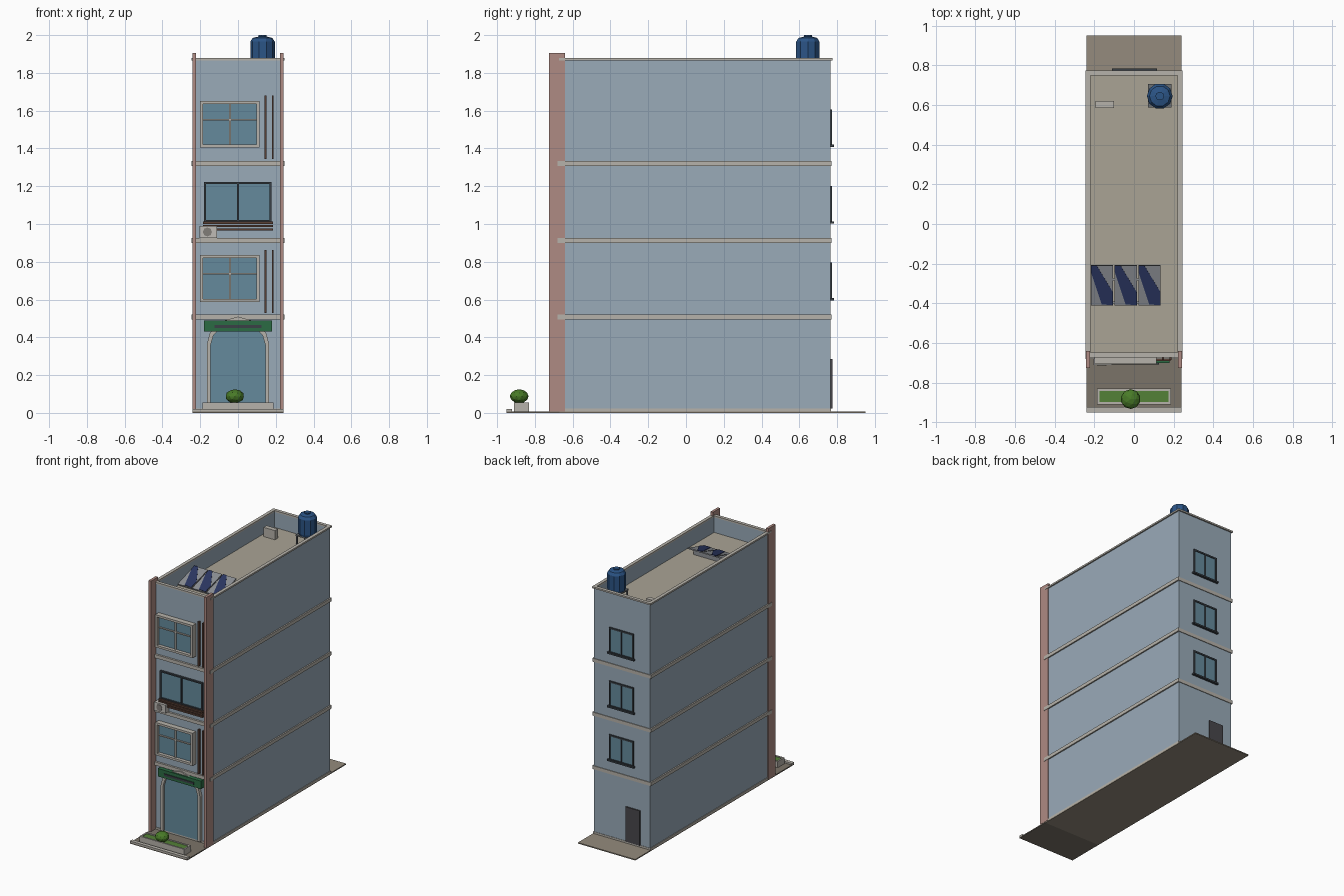
import bpy, bmesh, math
from mathutils import Matrix, Vector

if "Cube" in bpy.data.objects:
    bpy.data.objects.remove(bpy.data.objects["Cube"])

mats = {}


def material(hexcol):
    if hexcol not in mats:
        m = bpy.data.materials.new("paint_" + hexcol)
        rgb = [(int(hexcol[i:i + 2], 16) / 255) ** 2.2 for i in (0, 2, 4)]
        m.diffuse_color = (*rgb, 1)
        m.use_nodes = True
        m.node_tree.nodes["Principled BSDF"].inputs["Base Color"].default_value = m.diffuse_color
        mats[hexcol] = m
    return mats[hexcol]


def finish(name, bm, col):
    bmesh.ops.recalc_face_normals(bm, faces=bm.faces[:])
    me = bpy.data.meshes.new(name)
    bm.to_mesh(me)
    bm.free()
    me.materials.append(material(col))
    ob = bpy.data.objects.new(name, me)
    bpy.context.collection.objects.link(ob)
    return ob


def boxes(name, col, *items):
    """One object from boxes given as (x0, x1, y0, y1, z0, z1)."""
    bm = bmesh.new()
    for x0, x1, y0, y1, z0, z1 in items:
        m = Matrix.Translation(((x0 + x1) / 2, (y0 + y1) / 2, (z0 + z1) / 2)) \
            @ Matrix.Diagonal((x1 - x0, y1 - y0, z1 - z0, 1))
        bmesh.ops.create_cube(bm, size=1, matrix=m)
    return finish(name, bm, col)


def ring(x0, x1, y0, y1, z0, z1, t):
    """Four boxes round a rectangle in plan."""
    return [(x0, x1, y0, y0 + t, z0, z1), (x0, x1, y1 - t, y1, z0, z1),
            (x0, x0 + t, y0 + t, y1 - t, z0, z1), (x1 - t, x1, y0 + t, y1 - t, z0, z1)]


def frame(x0, x1, y0, y1, z0, z1, t):
    """Four boxes round a rectangle in elevation."""
    return [(x0, x1, y0, y1, z0, z0 + t), (x0, x1, y0, y1, z1 - t, z1),
            (x0, x0 + t, y0, y1, z0 + t, z1 - t), (x1 - t, x1, y0, y1, z0 + t, z1 - t)]


def prism(name, col, pts, depth):
    """Extrude a closed 3D outline along a vector."""
    bm = bmesh.new()
    f = bm.faces.new([bm.verts.new(p) for p in pts])
    r = bmesh.ops.extrude_face_region(bm, geom=[f], use_keep_orig=True)
    bmesh.ops.translate(bm, vec=depth,
                        verts=[v for v in r["geom"] if isinstance(v, bmesh.types.BMVert)])
    return finish(name, bm, col)


WALL, TRIM, PINK, GLASS = "98A9B7", "B5B1A9", "AD8A82", "65899B"
BROWN, DARK, PAVE, GREEN = "5A4238", "3C4248", "938A7C", "2F6B45"

# ground
boxes("ground_slab", PAVE, (-.24, .24, -.67, .95, 0, .008))
boxes("front_pavement", "7A7368", (-.24, .24, -.95, -.67, 0, .008))
boxes("front_curb", TRIM, (-.24, .24, -.95, -.922, .008, .02))

# main walls, roof and parapet
boxes("main_walls", WALL, (-.235, .235, -.665, .765, .008, 1.74))
boxes("roof_deck", "A8A294", (-.225, .225, -.655, .755, 1.74, 1.75))
boxes("parapet", WALL, *ring(-.235, .235, -.665, .765, 1.74, 1.866, .015))
boxes("parapet_cap", TRIM, *ring(-.245, .245, -.672, .775, 1.866, 1.878, .025))
boxes("floor_bands", TRIM, *[(-.245, .245, -.68, .77, z, z + .026) for z in (.495, .9, 1.308)])
boxes("base_band", TRIM, (-.24, .24, -.67, .768, .008, .022))
boxes("corner_pilasters", PINK, *[(s * .232 - .01, s * .232 + .01, -.725, -.64, .008, 1.905)
                                  for s in (-1, 1)])

# arched entrance
outer = [(.165, .02), (.165, .36), (.15, .42), (.12, .46), (.07, .49), (0, .51)]
inner = [(.145, .02), (.145, .36), (.13, .41), (.1, .44), (.06, .465), (0, .48)]


def arch(p):
    return [(-x, -.69, z) for x, z in p] + [(x, -.69, z) for x, z in p[-2::-1]]


prism("entrance_arch", TRIM, arch(outer) + arch(inner)[::-1], Vector((0, .03, 0)))
prism("entrance_glass", GLASS, [(x, -.672, z) for x, y, z in arch(inner)], Vector((0, .01, 0)))
boxes("entrance_sign_board", GREEN, (-.18, .18, -.702, -.66, .43, .49))
boxes("sign_bar", DARK, (-.125, .125, -.708, -.70, .45, .466))

# framed windows with vertical fins on the second and fourth floors
for n, z in (("second", .588), ("fourth", 1.404)):
    boxes(n + "_window_frame", TRIM, *frame(-.2, .113, -.705, -.66, z, z + .247, .016))
    boxes(n + "_window_glass", GLASS, (-.184, .097, -.68, -.66, z + .016, z + .231))
    boxes(n + "_window_bars", TRIM, (-.048, -.038, -.69, -.675, z + .016, z + .231),
          (-.184, .097, -.69, -.675, z + .144, z + .152))
    boxes(n + "_wall_fins", BROWN, *[(x - .005, x + .005, -.685, -.66, z - .06, z + .275)
                                     for x in (.146, .184)])

# wide third floor window, slatted ledge and air conditioner
boxes("third_window_frame", DARK, *frame(-.18, .178, -.68, -.66, 1.01, 1.222, .01),
      (-.004, .004, -.68, -.66, 1.02, 1.212))
boxes("third_window_glass", GLASS, (-.17, .168, -.67, -.66, 1.02, 1.212))
boxes("third_window_ledge", BROWN, *[(-.184, .184, -.69, -.66, z, z + .012)
                                     for z in (.965, .983, 1.001)])
boxes("air_conditioner", "BDBAB5", (-.205, -.112, -.71, -.66, .927, .99))
bm = bmesh.new()
bmesh.ops.create_cone(bm, cap_ends=True, segments=8, radius1=.024, radius2=.024, depth=.004,
                      matrix=Matrix.Translation((-.162, -.711, .958)) @ Matrix.Rotation(math.pi / 2, 4, 'X'))
finish("air_conditioner_fan", bm, "807C78")

# back windows and door
for n, z in (("second", .6), ("third", 1.006), ("fourth", 1.412)):
    boxes(n + "_back_window_frame", DARK, *frame(-.1, .105, .76, .774, z, z + .195, .012),
          (-.002, .006, .76, .774, z + .012, z + .183), (-.11, .115, .76, .783, z - .004, z + .008))
    boxes(n + "_back_window_glass", GLASS, (-.09, .095, .76, .769, z + .01, z + .185))
boxes("back_door", "4A484C", (-.155, -.035, .76, .775, .022, .285))

# planter and bush
boxes("planter_box", TRIM, *ring(-.187, .187, -.91, -.83, .008, .055, .012))
boxes("planter_grass", "54803A", (-.176, .176, -.9, -.84, .008, .05))
bm = bmesh.new()
bmesh.ops.create_icosphere(bm, subdivisions=2, radius=1,
                           matrix=Matrix.Translation((-.017, -.883, .088)) @ Matrix.Diagonal((.05, .05, .037, 1)))
finish("bush", bm, "4A7A2C")

# tilted solar panels with blue cells
for i in range(3):
    x = -.218 + i * .12
    prism("solar_panel_%d" % (i + 1), "8C8F94",
          [(x, -.41, 1.765), (x + .112, -.41, 1.765), (x + .112, -.21, 1.825), (x, -.21, 1.825)],
          Vector((0, .002, -.008)))
    cell = [(0, .22), (.02, .205), (.055, .3), (.112, .36), (.112, .41), (.055, .405)]
    cell = [(0, .21), (.03, .21), (.112, .345), (.112, .41), (.055, .405), (0, .24)]
    prism("solar_cells_%d" % (i + 1), "2F3A63",
          [(x + a, -b, 1.768 + (.41 - b) * .3) for a, b in cell], Vector((0, .001, -.004)))
boxes("solar_panel_stand", "8C8F94", (-.21, .13, -.285, -.275, 1.75, 1.8),
      (-.21, .13, -.4, -.39, 1.75, 1.762))

# roof vent box
boxes("roof_vent_unit", TRIM, (-.195, -.1, .585, .62, 1.75, 1.82))

# water tank on a stand
boxes("tank_stand", "6B6F73", (.07, .188, .587, .705, 1.825, 1.835),
      *[(x, x + .01, y, y + .01, 1.75, 1.825) for x in (.072, .176) for y in (.589, .693)])
bm = bmesh.new()
profile = [(.06, 1.835), (.065, 1.85), (.065, 1.965), (.052, 1.985), (.022, 1.992), (.022, 2.0)]
rows = [[bm.verts.new((.13 + r * math.cos(a * math.tau / 10), .645 + r * math.sin(a * math.tau / 10), z))
         for a in range(10)] for r, z in profile]
for lo, hi in zip(rows, rows[1:]):
    for k in range(10):
        bm.faces.new((lo[k], lo[(k + 1) % 10], hi[(k + 1) % 10], hi[k]))
bm.faces.new(rows[0])
bm.faces.new(rows[-1])
finish("water_tank", bm, "2F5585")
